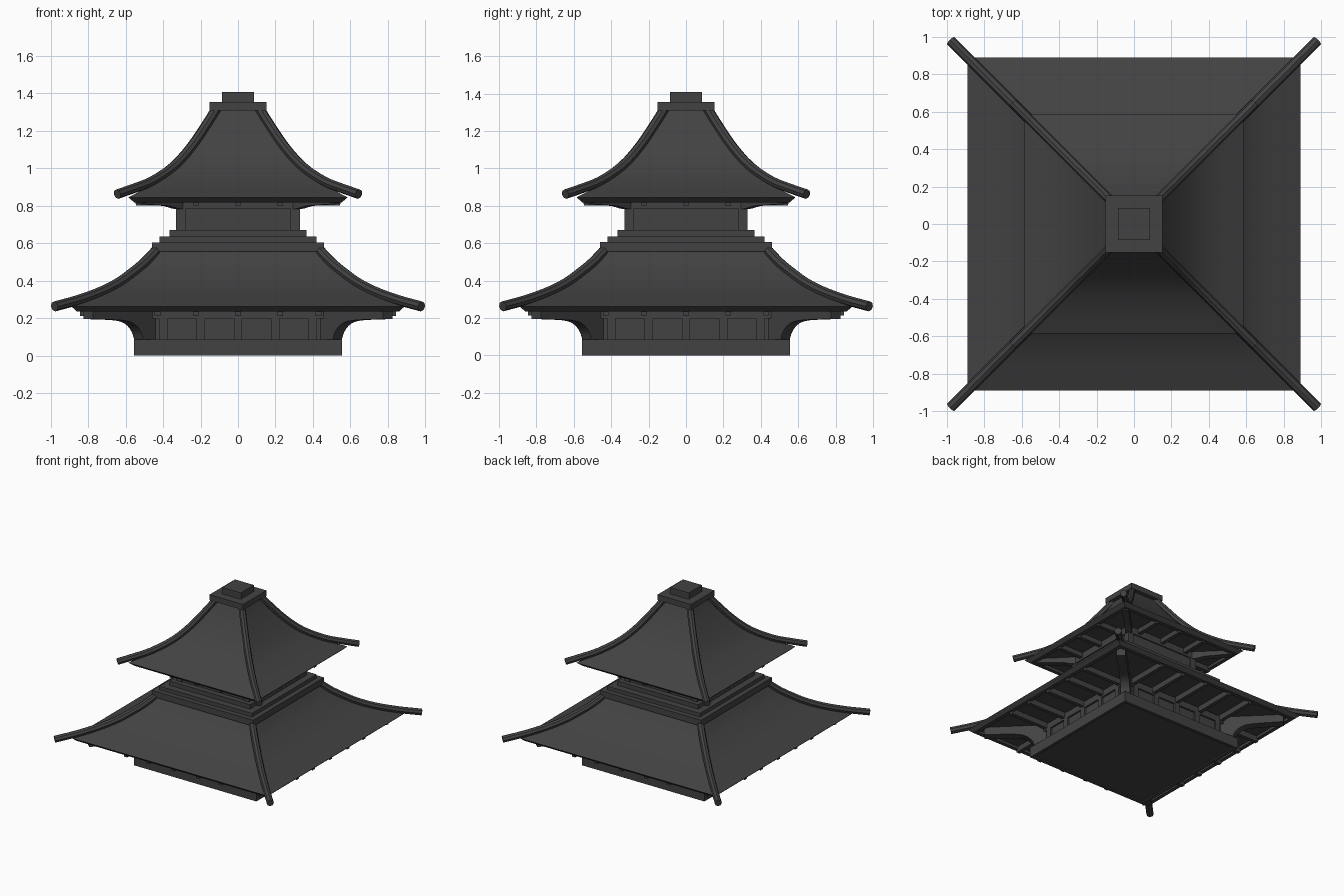
import bpy, bmesh, math
from mathutils import Vector, Matrix

cube = bpy.data.objects.get("Cube")
if cube:
    bpy.data.objects.remove(cube, do_unlink=True)

# One slate colour for everything
slate = bpy.data.materials.new("dark slate")
slate.use_nodes = True
slate.diffuse_color = (0.055, 0.055, 0.055, 1)
slate.node_tree.nodes["Principled BSDF"].inputs["Base Color"].default_value = slate.diffuse_color


def finish(name, bm, smooth=False):
    bmesh.ops.recalc_face_normals(bm, faces=bm.faces)
    mesh = bpy.data.meshes.new(name)
    bm.to_mesh(mesh)
    bm.free()
    mesh.materials.append(slate)
    ob = bpy.data.objects.new(name, mesh)
    bpy.context.collection.objects.link(ob)
    if smooth:
        bpy.ops.object.select_all(action='DESELECT')
        ob.select_set(True)
        bpy.context.view_layer.objects.active = ob
        bpy.ops.object.shade_smooth_by_angle(angle=math.radians(30))
    return ob


def spline(points, steps=4):
    """Smooth curve through the given points."""
    pts = [Vector(p) for p in points]
    pts = [2 * pts[0] - pts[1]] + pts + [2 * pts[-1] - pts[-2]]
    out = []
    for a, b, c, d in zip(pts, pts[1:], pts[2:], pts[3:]):
        for i in range(steps):
            t = i / steps
            out.append((2 * b + (c - a) * t + (2 * a - 5 * b + 4 * c - d) * t ** 2
                        + (3 * b - a - 3 * c + d) * t ** 3) / 2)
    return [tuple(p) for p in out] + [tuple(pts[-2])]


def square_loft(name, profile, smooth=False):
    """Solid of stacked square rings, profile = (half width, height)."""
    bm = bmesh.new()
    rings = [[bm.verts.new((sx * h, sy * h, z)) for sx, sy in
              ((1, 1), (-1, 1), (-1, -1), (1, -1))] for h, z in profile]
    for a, b in zip(rings, rings[1:]):
        for i in range(4):
            j = (i + 1) % 4
            bm.faces.new((a[i], a[j], b[j], b[i]))
    bm.faces.new(rings[0])
    bm.faces.new(rings[-1])
    return finish(name, bm, smooth)


def block(name, half, z0, z1):
    return square_loft(name, [(half, z0), (half, z1)])


def fins(name, outline, width, offsets=(0,), turn=0.0):
    """Slabs cut from an (outward, height) outline, repeated on four sides."""
    bm = bmesh.new()
    for k in range(4):
        rot = Matrix.Rotation(turn + k * math.pi / 2, 3, 'Z')
        for off in offsets:
            sides = [[bm.verts.new(rot @ Vector((r, off + s * width / 2, z)))
                      for r, z in outline] for s in (-1, 1)]
            for side in sides:
                bm.faces.new(side)
            n = len(outline)
            for i in range(n):
                j = (i + 1) % n
                bm.faces.new((sides[0][i], sides[0][j], sides[1][j], sides[1][i]))
    return finish(name, bm)


def bar(r0, r1, z0, z1):
    return [(r0, z0), (r1, z0), (r1, z1), (r0, z1)]


def diagonal(outline):
    return [(x * math.sqrt(2), z) for x, z in outline]


def ridge_poles(name, path, radius):
    """Round poles following the four hips."""
    curve = bpy.data.curves.new(name, 'CURVE')
    curve.dimensions = '3D'
    curve.bevel_depth = radius
    curve.bevel_resolution = 2
    curve.use_fill_caps = True
    pts = spline(path, 3)
    for sx in (-1, 1):
        for sy in (-1, 1):
            line = curve.splines.new('POLY')
            line.points.add(len(pts) - 1)
            for p, (x, z) in zip(line.points, pts):
                p.co = (sx * x, sy * x, z, 1)
    tmp = bpy.data.objects.new(name + " path", curve)
    bm = bmesh.new()
    bpy.context.collection.objects.link(tmp)
    graph = bpy.context.evaluated_depsgraph_get()
    mesh = bpy.data.meshes.new_from_object(tmp.evaluated_get(graph))
    bm.from_mesh(mesh)
    bpy.data.objects.remove(tmp, do_unlink=True)
    bpy.data.meshes.remove(mesh)
    return finish(name, bm, True)


def roof(name, slope, soffit, inner):
    """Curved hip roof with a bevelled eave and a recessed soffit."""
    edge, z = slope[-1]
    lip = z - 0.027
    square_loft(name, spline(slope) + [(edge - 0.03, lip), (edge - 0.06, lip),
                                       (edge - 0.06, soffit), (inner, soffit)], True)


quarter = math.pi / 4

# Plinth with a shallow hollow underneath
square_loft("plinth", [(0.53, 0.01), (0.53, 0), (0.555, 0), (0.555, 0.085)])

# Lower storey: wall, studs, top beam
block("lower_wall", 0.49, 0.085, 0.255)
block("lower_wall_beam", 0.505, 0.198, 0.25)
fins("lower_studs", bar(0.48, 0.505, 0.085, 0.2), 0.045, (-0.4, -0.2, 0, 0.2, 0.4))

# Lower rafters and curved corner brackets
fins("lower_rafters", bar(0.48, 0.845, 0.212, 0.258), 0.03, (-0.43, -0.225, 0, 0.225, 0.43))
cove = spline([(0.53, 0.085), (0.545, 0.13), (0.58, 0.17), (0.64, 0.188), (0.8, 0.195)], 3)
fins("lower_corner_brackets", diagonal([(0.46, 0.085)] + cove + [(0.8, 0.257), (0.46, 0.257)]),
     0.07, turn=quarter)

# Lower roof and its hip poles
roof("lower_roof", [(0.44, 0.556), (0.5, 0.487), (0.57, 0.428), (0.64, 0.378),
                    (0.73, 0.33), (0.89, 0.262)], 0.257, 0.4)
ridge_poles("lower_ridge_poles", [(0.44, 0.56), (0.5, 0.497), (0.57, 0.44), (0.64, 0.39),
                                  (0.73, 0.343), (0.85, 0.298), (0.98, 0.262)], 0.027)

# Stepped platform between the storeys
block("platform_lower_step", 0.46, 0.555, 0.605)
block("platform_middle_step", 0.42, 0.605, 0.635)
block("platform_upper_step", 0.365, 0.635, 0.67)

# Upper storey: recessed panels framed by corner posts and a top beam
block("upper_wall", 0.32, 0.67, 0.84)
block("upper_wall_beam", 0.33, 0.785, 0.84)
fins("upper_corner_posts", bar(0.28, 0.33, 0.67, 0.786), 0.05, (-0.305, 0.305))

# Upper rafters and corner brackets
fins("upper_rafters", bar(0.31, 0.545, 0.802, 0.842), 0.03, (-0.225, 0, 0.225))
fins("upper_corner_brackets", diagonal([(0.3, 0.78), (0.335, 0.785), (0.38, 0.799),
                                        (0.53, 0.81), (0.53, 0.842), (0.3, 0.842)]),
     0.05, turn=quarter)

# Upper roof and its hip poles
roof("upper_roof", [(0.115, 1.315), (0.16, 1.23), (0.245, 1.105), (0.34, 0.998),
                    (0.45, 0.918), (0.585, 0.845)], 0.841, 0.28)
ridge_poles("upper_ridge_poles", [(0.115, 1.32), (0.165, 1.24), (0.25, 1.115), (0.345, 1.01),
                                  (0.46, 0.932), (0.55, 0.895), (0.645, 0.862)], 0.026)

# Crown
block("crown_plate", 0.152, 1.31, 1.355)
block("crown_cap", 0.085, 1.355, 1.407)
